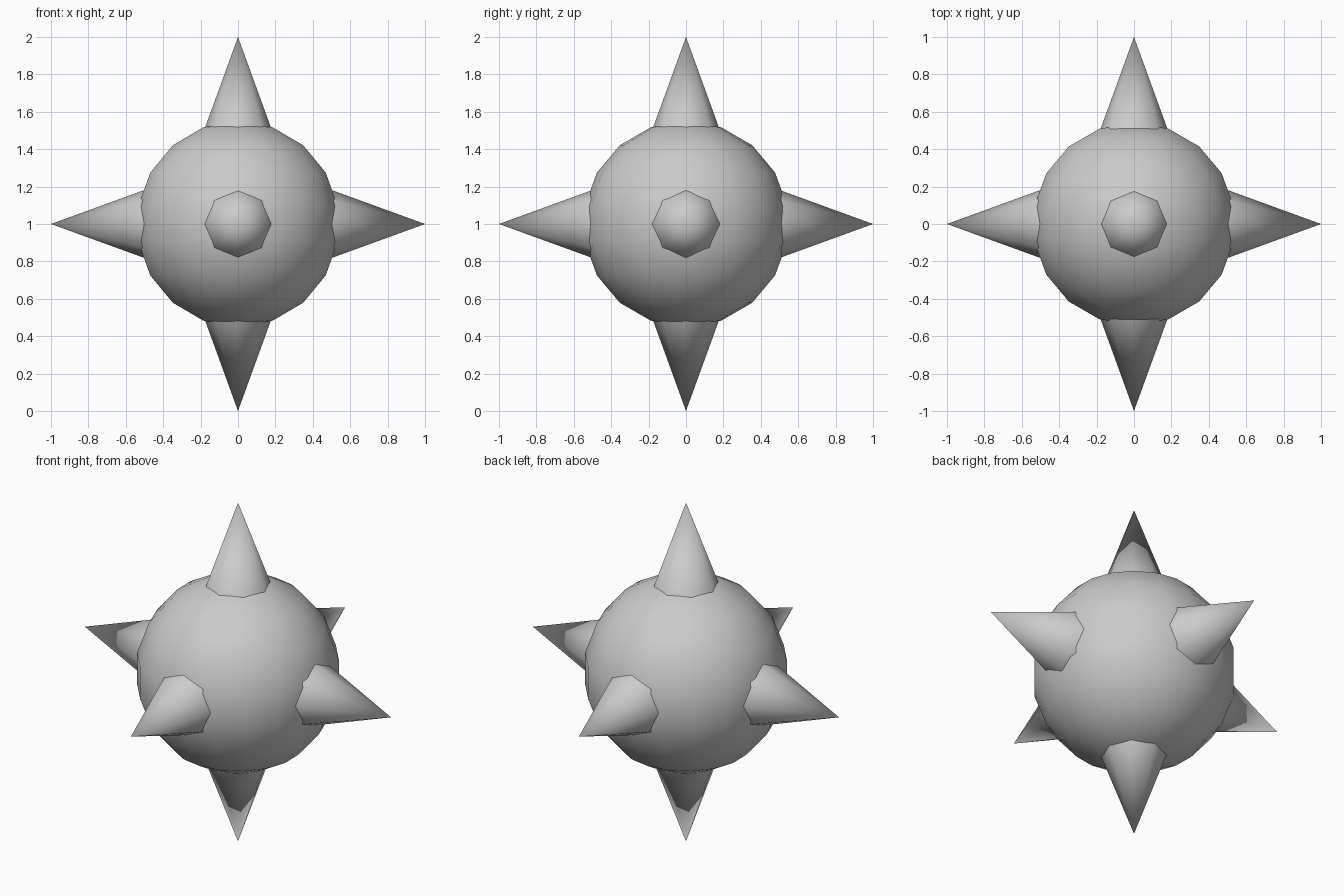
import bpy
from math import pi, radians
from mathutils import Vector

if "Cube" in bpy.data.objects:
    bpy.data.objects.remove(bpy.data.objects["Cube"])

CENTER = Vector((0, 0, 1))
BASE, TIP, RADIUS = 0.45, 1.0, 0.2   # spike root and tip distance from centre


def smooth(obj, name):
    obj.name = name
    bpy.ops.object.shade_smooth_by_angle(angle=radians(60))


# Round low-poly core
bpy.ops.mesh.primitive_uv_sphere_add(segments=18, ring_count=9, radius=0.55,
                                     location=CENTER)
smooth(bpy.context.object, "core_ball")

# Eight-sided spikes along each axis, roots sunk into the core
spikes = {
    "spike_top": ((0, 0, 1), (0, 0, 0)),
    "spike_bottom": ((0, 0, -1), (pi, 0, 0)),
    "spike_right": ((1, 0, 0), (0, pi / 2, 0)),
    "spike_left": ((-1, 0, 0), (0, -pi / 2, 0)),
    "spike_front": ((0, -1, 0), (pi / 2, 0, 0)),
    "spike_back": ((0, 1, 0), (-pi / 2, 0, 0)),
}
for name, (axis, rot) in spikes.items():
    bpy.ops.mesh.primitive_cone_add(vertices=8, radius1=RADIUS, radius2=0,
                                    depth=TIP - BASE,
                                    location=CENTER + Vector(axis) * (TIP + BASE) / 2,
                                    rotation=rot)
    smooth(bpy.context.object, name)
